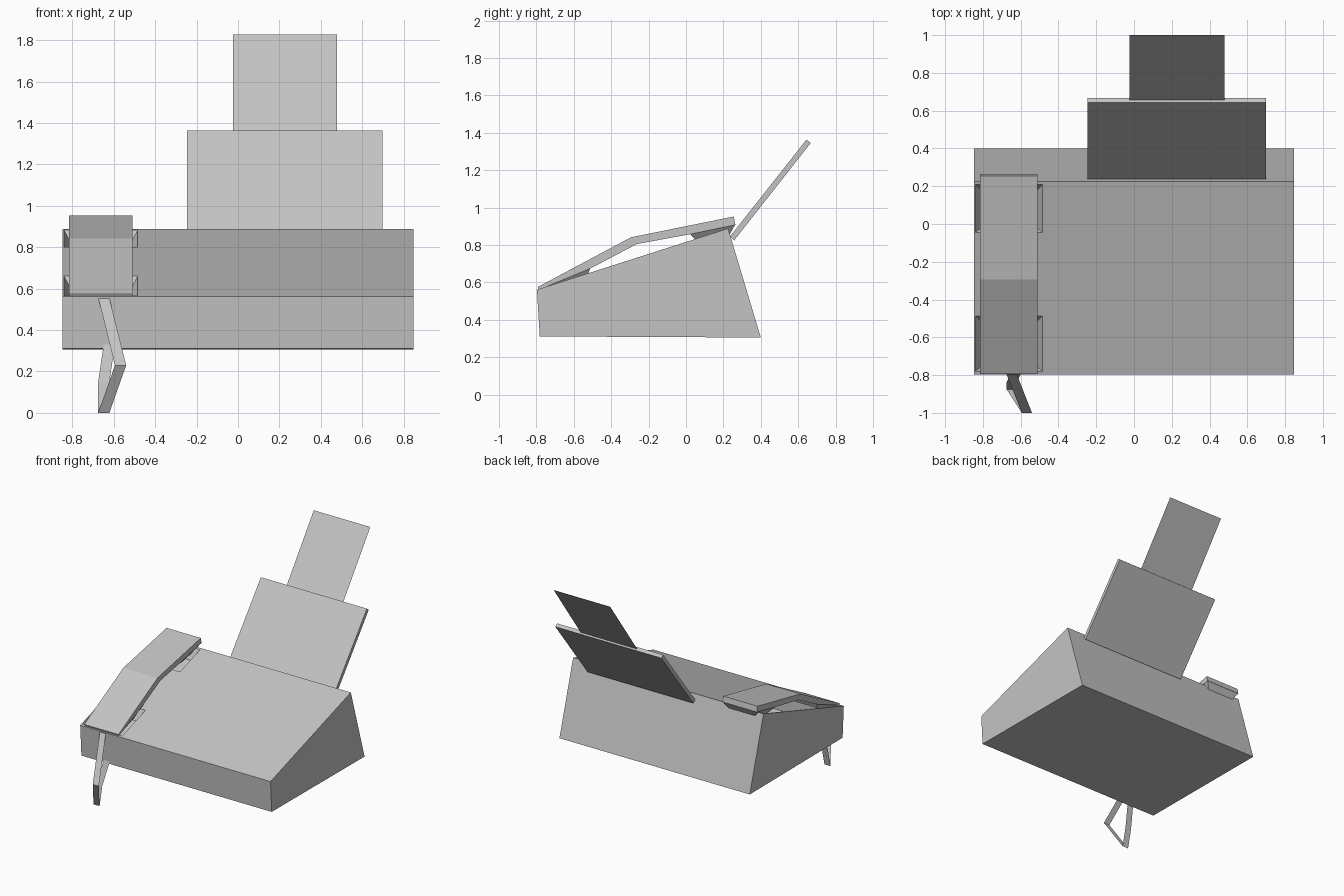
import bpy, bmesh
from mathutils import Vector

old = bpy.data.objects.get("Cube")
if old:
    bpy.data.objects.remove(old, do_unlink=True)

gray = bpy.data.materials.new("light_gray")
gray.use_nodes = True
gray.diffuse_color = (0.55, 0.55, 0.55, 1)
gray.node_tree.nodes["Principled BSDF"].inputs["Base Color"].default_value = gray.diffuse_color


def finish(name, bm):
    bmesh.ops.recalc_face_normals(bm, faces=bm.faces)
    mesh = bpy.data.meshes.new(name)
    bm.to_mesh(mesh)
    bm.free()
    mesh.materials.append(gray)
    obj = bpy.data.objects.new(name, mesh)
    bpy.context.collection.objects.link(obj)
    return obj


def prism(name, x0, x1, profile):
    """Solid with a (y, z) side profile, running from x0 to x1."""
    bm = bmesh.new()
    a = [bm.verts.new((x0, y, z)) for y, z in profile]
    b = [bm.verts.new((x1, y, z)) for y, z in profile]
    bm.faces.new(a)
    bm.faces.new(b[::-1])
    for i in range(len(a)):
        j = (i + 1) % len(a)
        bm.faces.new((a[i], b[i], b[j], a[j]))
    return finish(name, bm)


def ribbon(name, width, path):
    """Thin strip that follows path, kept level across x."""
    bm = bmesh.new()
    half = Vector((width / 2, 0, 0))
    rows = [(bm.verts.new(Vector(p) - half), bm.verts.new(Vector(p) + half)) for p in path]
    for (a, b), (c, d) in zip(rows, rows[1:]):
        bm.faces.new((a, b, d, c))
    return finish(name, bm)


def tapered_block(name, x0, x1, top, bottom, inset):
    """Block between two (y, z) edges, narrowing in x towards the bottom."""
    bm = bmesh.new()
    rings = []
    for (p, q), d in ((top, 0), (bottom, inset)):
        rings.append([bm.verts.new((x, y, z)) for x, (y, z) in
                      ((x0 + d, p), (x1 - d, p), (x1 - d, q), (x0 + d, q))])
    upper, lower = rings
    bm.faces.new(upper)
    bm.faces.new(lower[::-1])
    for i in range(4):
        j = (i + 1) % 4
        bm.faces.new((upper[i], lower[i], lower[j], upper[j]))
    return finish(name, bm)


def deck(y, lift=0.0):
    """Point on the sloping top of the body."""
    return (y, 0.561 + (y + 0.797) * 0.32 + lift)


# Wedge body
body = prism("body", -0.848, 0.848,
             [(-0.782, 0.311), (0.4, 0.305), (0.225, 0.888), (-0.797, 0.561)])

# Two tapered cradle pockets under the handset
for end, y0, y1 in (("lower", -0.785, -0.48), ("upper", -0.05, 0.215)):
    cutter = tapered_block(end + "_cradle_cutter", -0.846, -0.478,
                           (deck(y0, 0.01), deck(y1, 0.01)),
                           (deck(y0 + 0.04, -0.07), deck(y1 - 0.05, -0.07)), 0.05)
    cutter.hide_render = True
    cutter.hide_set(True)
    cut = body.modifiers.new(end + "_cradle", "BOOLEAN")
    cut.object = cutter
    cut.operation = "DIFFERENCE"
    cut.solver = "EXACT"

# Bent handset grip with its two tapered ends
prism("handset_grip", -0.815, -0.51,
      [(-0.793, 0.575), (-0.294, 0.841), (0.255, 0.952), (0.264, 0.908),
       (0.02, 0.857), (-0.262, 0.805), (-0.51, 0.675), (-0.788, 0.56)])
tapered_block("handset_mouthpiece", -0.815, -0.51,
              ((-0.788, 0.566), (-0.51, 0.68)),
              (deck(-0.735, -0.045), deck(-0.54, -0.045)), 0.04)
tapered_block("handset_earpiece", -0.815, -0.51,
              ((0.02, 0.861), (0.264, 0.91)),
              ((0.06, 0.815), (0.23, 0.85)), 0.04)

# Handset cord looping from the mouthpiece back to the body front
ribbon("cord", 0.054, [(-0.648, -0.76, 0.565), (-0.648, -0.795, 0.555), (-0.567, -1.0, 0.23),
                       (-0.648, -0.875, 0.0), (-0.648, -0.84, 0.15), (-0.62, -0.78, 0.34)])

# Paper support and the sheet standing in it
prism("paper_tray", -0.247, 0.698,
      [(0.235, 0.845), (0.644, 1.363), (0.667, 1.345), (0.258, 0.825)])
ribbon("paper_sheet", 0.504, [(0.227, 0.65, 1.345), (0.227, 1.0, 1.826)])
